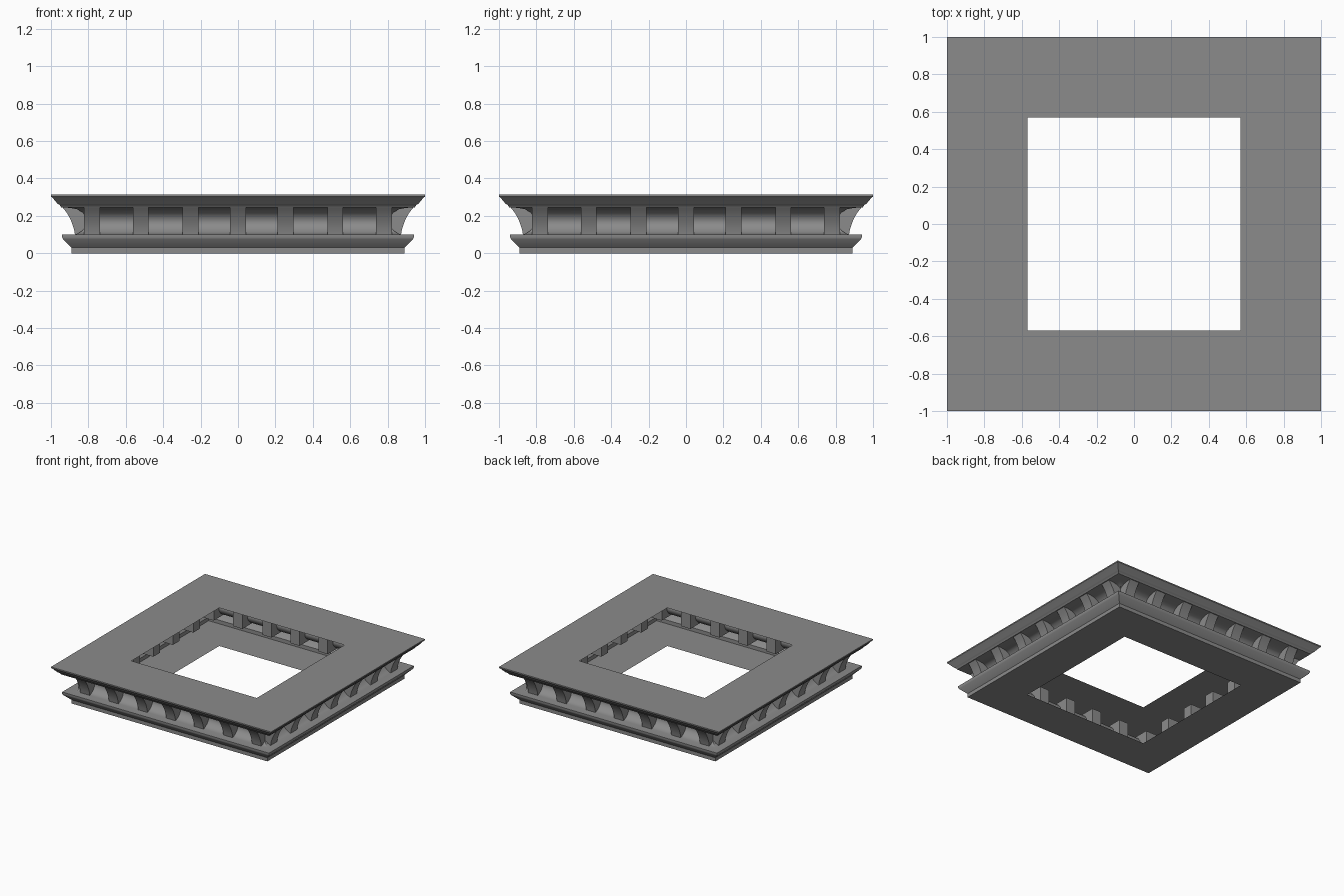
import bpy, bmesh, math

if "Cube" in bpy.data.objects:
    bpy.data.objects.remove(bpy.data.objects["Cube"])

stone = bpy.data.materials.new("grey_stone")
stone.diffuse_color = (0.26, 0.26, 0.26, 1)
stone.use_nodes = True
stone.node_tree.nodes["Principled BSDF"].inputs["Base Color"].default_value = stone.diffuse_color


def finish(bm, name):
    bmesh.ops.recalc_face_normals(bm, faces=bm.faces)
    me = bpy.data.meshes.new(name)
    bm.to_mesh(me)
    bm.free()
    ob = bpy.data.objects.new(name, me)
    bpy.context.collection.objects.link(ob)
    me.materials.append(stone)
    bpy.ops.object.select_all(action='DESELECT')
    ob.select_set(True)
    bpy.context.view_layer.objects.active = ob
    bpy.ops.object.shade_smooth_by_angle(angle=math.radians(32))
    return ob


# Hollow cornice shell: one open profile swept round a square with mitred corners
profile = [(0.57, 0), (0.89, 0), (0.89, 0.03), (0.935, 0.075), (0.94, 0.085),
           (0.94, 0.10), (0.87, 0.10)]
# concave cove between the two mouldings
profile += [(0.845, 0.112), (0.823, 0.13), (0.81, 0.15), (0.806, 0.17),
            (0.812, 0.195), (0.83, 0.218), (0.86, 0.235), (0.90, 0.243)]
# upper moulding and flat top
profile += [(0.945, 0.245), (0.955, 0.26), (0.965, 0.265), (0.99, 0.295),
            (1.0, 0.303), (1.0, 0.313), (0.57, 0.313)]
bm = bmesh.new()
rings = [[bm.verts.new((sx * r, sy * r, z))
          for sx, sy in ((-1, -1), (1, -1), (1, 1), (-1, 1))] for r, z in profile]
for a, b in zip(rings, rings[1:]):
    for i in range(4):
        j = (i + 1) % 4
        bm.faces.new((a[i], a[j], b[j], b[i]))
shell = finish(bm, "cornice_shell")
# keep outward normals (the flat top is the last ring of faces)
if shell.data.polygons[-1].normal.z < 0:
    shell.data.flip_normals()

# Brackets: concave-fronted blocks, seven on each side
bracket = [(0.74, 0.10), (0.872, 0.10), (0.877, 0.13), (0.887, 0.16),
           (0.90, 0.19), (0.918, 0.22), (0.938, 0.245), (0.74, 0.245)]
bm = bmesh.new()
W = 0.0425
for side in range(4):
    c, s = round(math.cos(side * math.pi / 2)), round(math.sin(side * math.pi / 2))
    for t in (-0.78, -0.52, -0.255, 0, 0.255, 0.52, 0.78):
        ends = []
        for u in (t - W, t + W):
            ends.append([bm.verts.new((r * c - u * s, r * s + u * c, z))
                         for r, z in bracket])
        lo, hi = ends
        bm.faces.new(lo)
        bm.faces.new(hi[::-1])
        for i in range(len(lo)):
            j = (i + 1) % len(lo)
            bm.faces.new((lo[j], lo[i], hi[i], hi[j]))
finish(bm, "brackets")
